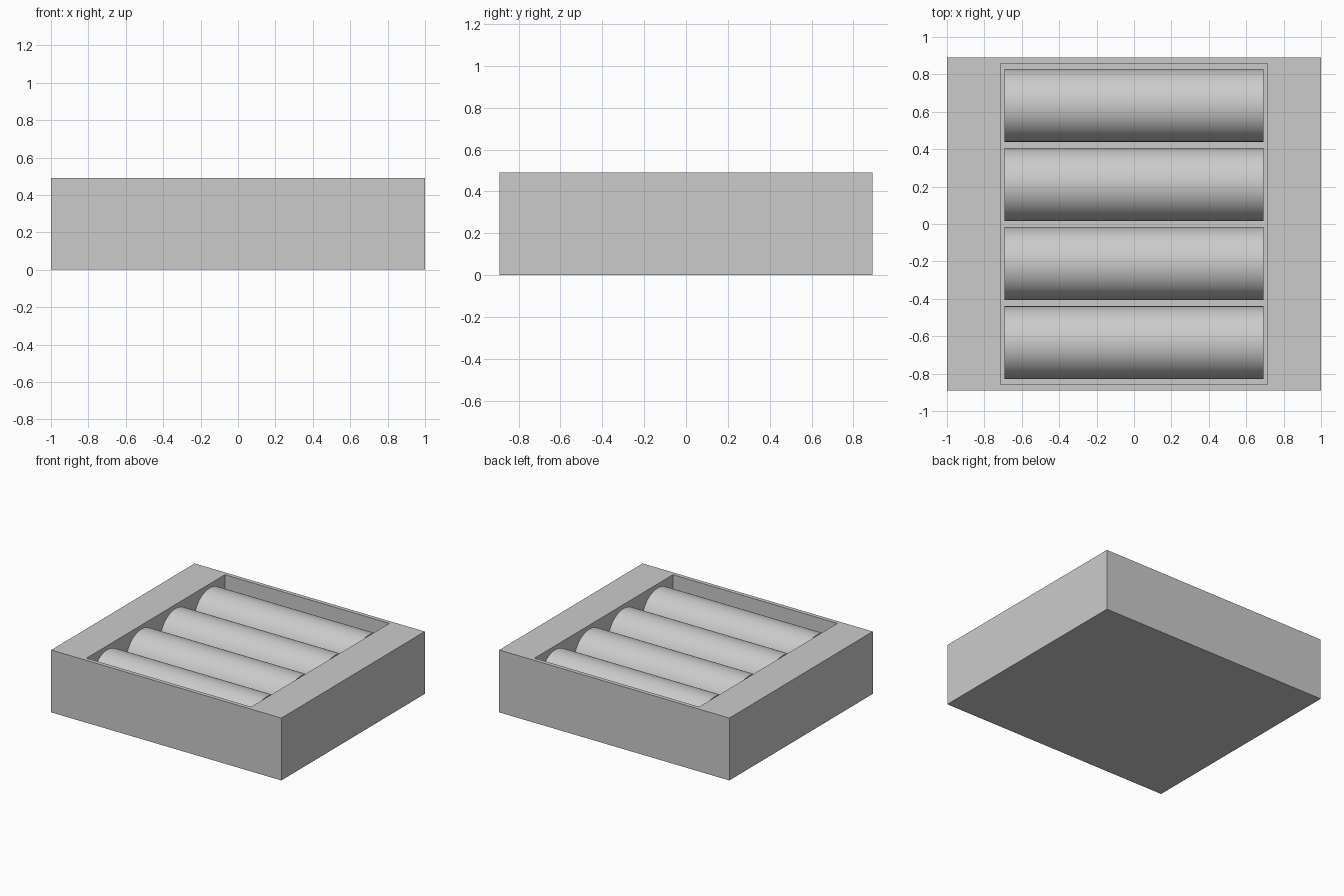
import bpy
import bmesh
import math
from mathutils import Matrix

if "Cube" in bpy.data.objects:
    bpy.data.objects.remove(bpy.data.objects["Cube"])

WIDTH, DEPTH, HEIGHT = 2.0, 1.78, 0.49
POCKET_W, POCKET_D, FLOOR = 1.43, 1.716, 0.08
RADIUS, LENGTH, PITCH, AXIS_Z = 0.195, 1.383, 0.423, 0.283

grey = bpy.data.materials.new("light grey")
grey.use_nodes = True
colour = (0.6, 0.6, 0.6, 1)
grey.diffuse_color = colour
grey.node_tree.nodes["Principled BSDF"].inputs["Base Color"].default_value = colour


def add_object(name, bm):
    mesh = bpy.data.meshes.new(name)
    bmesh.ops.recalc_face_normals(bm, faces=bm.faces)
    bm.to_mesh(mesh)
    bm.free()
    mesh.materials.append(grey)
    obj = bpy.data.objects.new(name, mesh)
    bpy.context.collection.objects.link(obj)
    return obj


# Tray: a block whose top face is inset to the rim and sunk to the floor
bm = bmesh.new()
bmesh.ops.create_cube(bm, size=1, matrix=Matrix.Translation((0, 0, HEIGHT / 2))
                      @ Matrix.Diagonal((WIDTH, DEPTH, HEIGHT, 1)))
bm.normal_update()
top = max(bm.faces, key=lambda f: f.calc_center_median().z)
bmesh.ops.inset_individual(bm, faces=[top], thickness=0.02)
for v in top.verts:
    v.co.x = math.copysign(POCKET_W / 2, v.co.x)
    v.co.y = math.copysign(POCKET_D / 2, v.co.y)
pocket = bmesh.ops.extrude_discrete_faces(bm, faces=[top])["faces"][0]
for v in pocket.verts:
    v.co.z = FLOOR
add_object("tray", bm)

# Four rollers lying side by side in the pocket
for i in range(4):
    bm = bmesh.new()
    place = Matrix.Translation((0, (i - 1.5) * PITCH, AXIS_Z)) @ Matrix.Rotation(math.pi / 2, 4, "Y")
    bmesh.ops.create_cone(bm, cap_ends=True, segments=64, radius1=RADIUS, radius2=RADIUS,
                          depth=LENGTH, matrix=place)
    roller = add_object(f"cylinder_{i + 1}", bm)
    bpy.ops.object.select_all(action="DESELECT")
    roller.select_set(True)
    bpy.context.view_layer.objects.active = roller
    bpy.ops.object.shade_smooth_by_angle(angle=math.radians(30))
